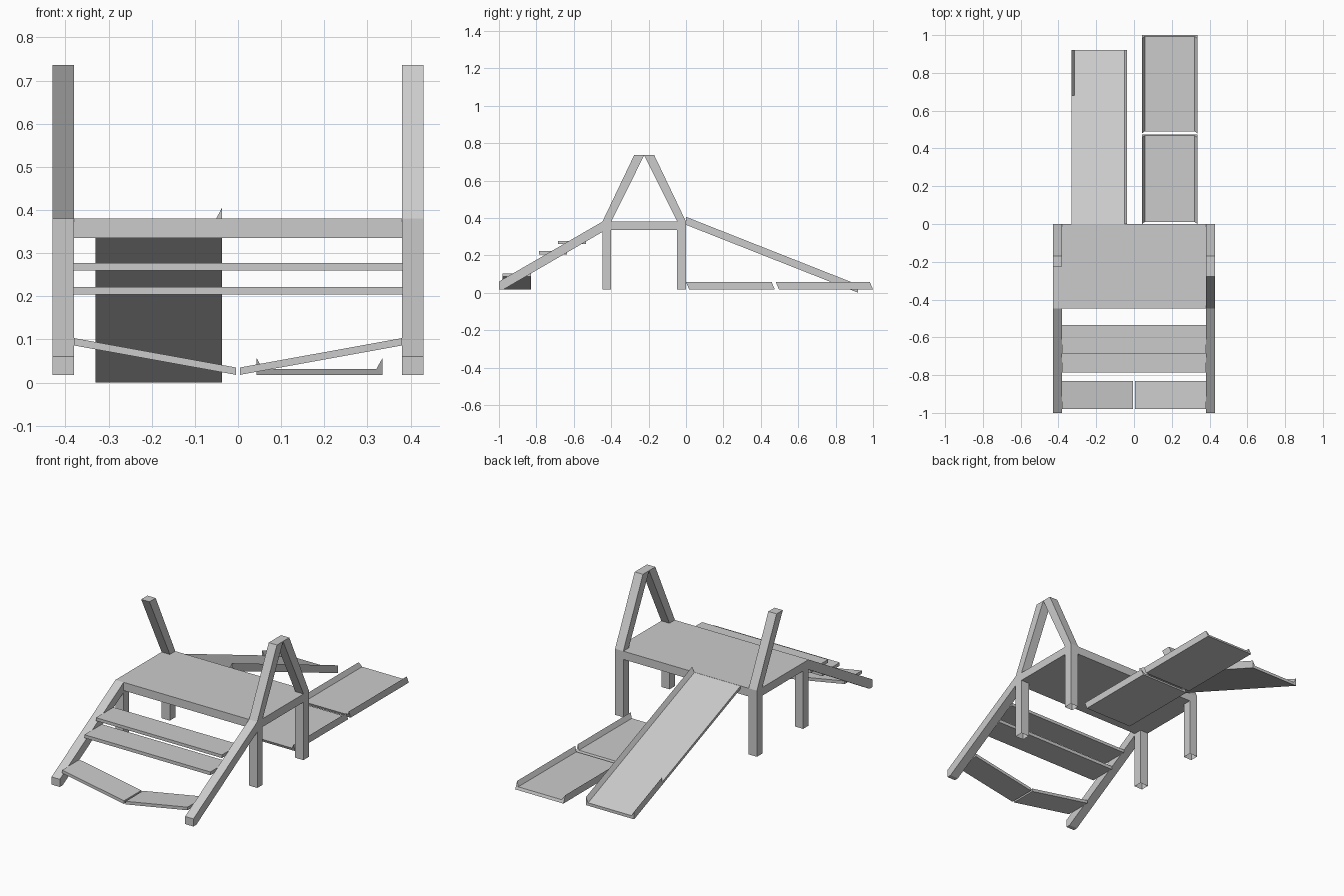
import bpy, bmesh

if "Cube" in bpy.data.objects:
    bpy.data.objects.remove(bpy.data.objects["Cube"])


def make(name, bm):
    bmesh.ops.recalc_face_normals(bm, faces=bm.faces)
    me = bpy.data.meshes.new(name)
    bm.to_mesh(me)
    bm.free()
    ob = bpy.data.objects.new(name, me)
    bpy.context.collection.objects.link(ob)
    return ob


def loft(name, a, b, open_start=False):
    """Solid between two matching outlines."""
    bm = bmesh.new()
    va = [bm.verts.new(p) for p in a]
    vb = [bm.verts.new(p) for p in b]
    n = len(va)
    for i in range(n):
        j = (i + 1) % n
        bm.faces.new((va[i], va[j], vb[j], vb[i]))
    bm.faces.new(vb)
    cap = bm.faces.new(va)
    bmesh.ops.recalc_face_normals(bm, faces=bm.faces)
    if open_start:
        bmesh.ops.delete(bm, geom=[cap], context='FACES_ONLY')
    return make(name, bm)


def side_profile(name, yz, x0, x1):
    return loft(name, [(x0, y, z) for y, z in yz], [(x1, y, z) for y, z in yz])


def front_profile(name, xz, y0, y1, z0=0.0, z1=0.0, shear=0.0, zs=1.0):
    """Sweep an x-z outline from (y0, z0) to (y1, z1), with slanted ends."""
    def ring(y, z):
        return [(px, y - shear * pz, z + pz * zs) for px, pz in xz]
    return loft(name, ring(y0, z0), ring(y1, z1))


def rect(a0, a1, b0, b1):
    return [(a0, b0), (a1, b0), (a1, b1), (a0, b1)]


# platform
side_profile("deck", rect(-0.447, 0.0, 0.335, 0.38), -0.43, 0.43)

# legs (hollow ends at the ground) and stair stringers
for side, s in (("left", -1), ("right", 1)):
    x0, x1 = 0.38 * s, 0.43 * s
    for end, y0, y1 in (("front", -0.447, -0.40), ("back", -0.048, 0.0)):
        r = rect(x0, x1, y0, y1)
        loft(f"{end}_{side}_leg", [(x, y, 0.018) for x, y in r],
             [(x, y, 0.335) for x, y in r], open_start=True)
    side_profile(f"{side}_stringer",
                 [(-0.447, 0.38), (-1.0, 0.06), (-1.0, 0.018),
                  (-0.975, 0.018), (-0.447, 0.325)], x0, x1)

# slanted handrail posts; the front left one is missing
front_post = [(-0.447, 0.38), (-0.40, 0.38), (-0.223, 0.736), (-0.277, 0.736)]
back_post = [(-0.447 - y, z) for y, z in front_post]
side_profile("front_right_post", front_post, 0.38, 0.43)
side_profile("back_right_post", back_post, 0.38, 0.43)
side_profile("back_left_post", back_post, -0.43, -0.38)

# stair treads
side_profile("upper_tread", rect(-0.685, -0.535, 0.26, 0.277), -0.382, 0.382)
side_profile("middle_tread", rect(-0.785, -0.635, 0.204, 0.222), -0.382, 0.382)

# broken bottom tread
for side, s in (("left", -1), ("right", 1)):
    front_profile(f"{side}_broken_tread",
                  [(0.005 * s, 0.018), (0.38 * s, 0.086),
                   (0.38 * s, 0.103), (0.005 * s, 0.035)], -0.98, -0.83)

# sloped slide, left lip mostly broken away
T, H, LIP = 0.015, 0.04, 0.014
xl, xr = -0.33, -0.037
top_z, end_y = 0.363, 0.92
front_profile("slide_chute",
              [(xl, 0), (xr, 0), (xr, H), (xr - LIP, T), (xl, T)],
              0.0, end_y, top_z, 0.0, zs=1.07)
y_cut = 0.68
front_profile("slide_left_lip_remnant",
              [(xl, T), (xl + LIP, T), (xl, H)],
              y_cut, end_y, top_z * (1 - y_cut / end_y), 0.0, zs=1.07)

# fallen slide in two pieces lying flat
xl, xr = 0.043, 0.335
chute = [(xl, 0), (xr, 0), (xr, H), (xr - LIP, T), (xl + LIP, T), (xl, H)]
for label, y0, y1 in (("near", 0.017, 0.475), ("far", 0.497, 1.0)):
    front_profile(f"fallen_chute_{label}", chute, y0, y1, 0.017, 0.017, shear=0.42)
